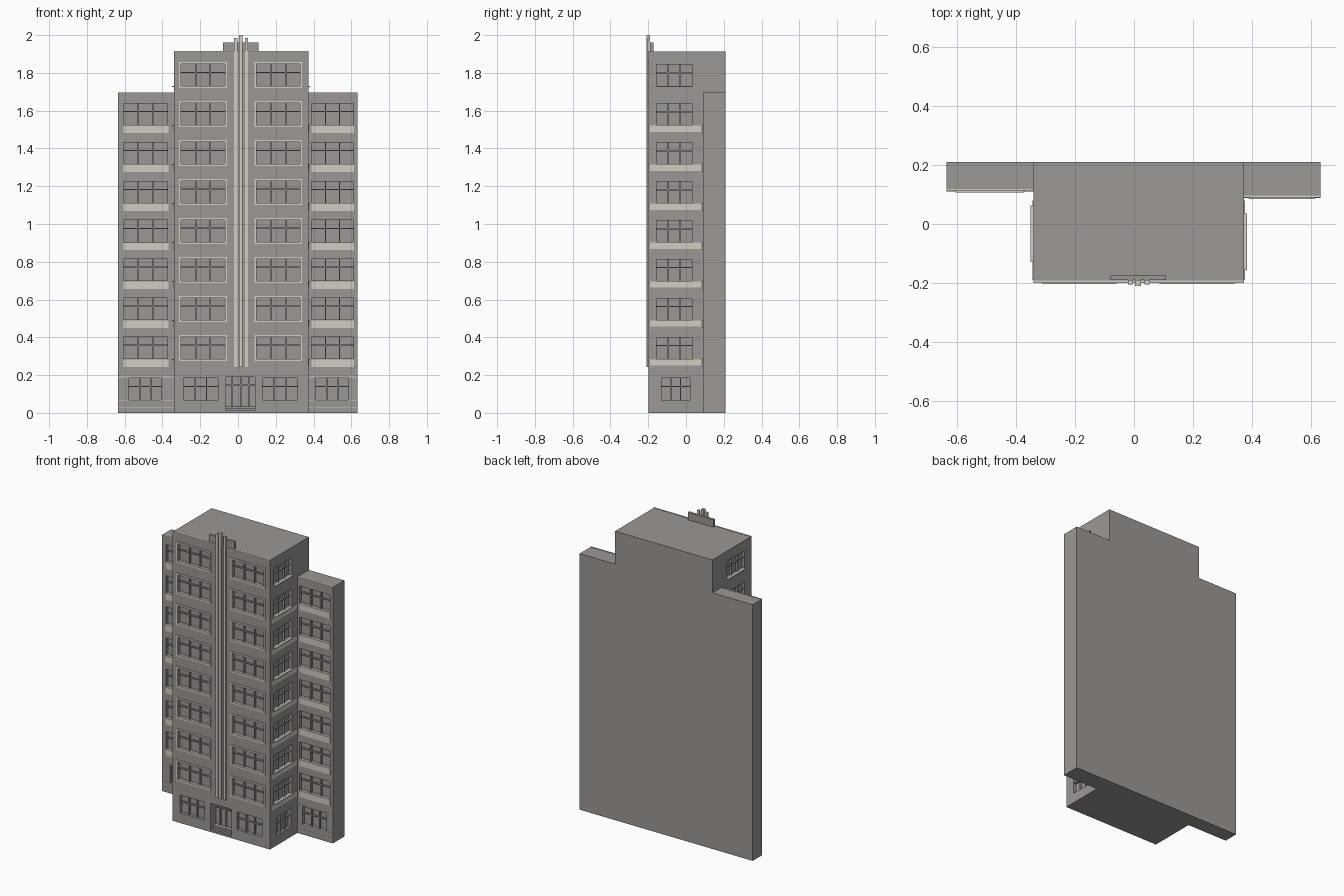
import bpy, bmesh
from mathutils import Vector, Matrix

cube = bpy.data.objects.get("Cube")
if cube:
    bpy.data.objects.remove(cube, do_unlink=True)


def material(name, rgb):
    m = bpy.data.materials.new(name)
    m.use_nodes = True
    m.diffuse_color = (*rgb, 1)
    m.node_tree.nodes["Principled BSDF"].inputs["Base Color"].default_value = (*rgb, 1)
    return m


STONE = material("warm grey stone", (0.33, 0.31, 0.295))
TRIM = material("pale trim", (0.64, 0.61, 0.54))


def box(bm, x0, x1, y0, y1, z0, z1):
    size = Vector((x1 - x0, y1 - y0, z1 - z0))
    mid = Vector((x0 + x1, y0 + y1, z0 + z1)) / 2
    bmesh.ops.create_cube(bm, size=1, matrix=Matrix.Translation(mid) @ Matrix.Diagonal((*size, 1)))


def finish(name, bm, mat):
    me = bpy.data.meshes.new(name)
    bm.to_mesh(me)
    bm.free()
    me.materials.append(mat)
    ob = bpy.data.objects.new(name, me)
    bpy.context.collection.objects.link(ob)
    return ob


# Wall planes: (side, position); u runs along the wall, d is distance outward
def on_wall(bm, wall, u0, u1, z0, z1, d0, d1):
    side, p = wall
    sign = 1 if side == "+x" else -1
    a, b = sorted((p + sign * d0, p + sign * d1))
    if side == "-y":
        box(bm, u0, u1, a, b, z0, z1)
    else:
        box(bm, a, b, u0, u1, z0, z1)


X0, X1, FRONT, BACK, TOP, WING_TOP = -0.34, 0.372, -0.198, 0.21, 1.913, 1.695
LEFT_Y, RIGHT_Y = 0.112, 0.09
STEP, RECESS = 0.2063, 0.02
front, left, right = ("-y", FRONT), ("-x", X0), ("+x", X1)
wing_l, wing_r = ("-y", LEFT_Y), ("-y", RIGHT_Y)

tower, wings = bmesh.new(), bmesh.new()
box(tower, X0, X1, FRONT, BACK, 0, TOP)
box(wings, -0.635, X0, LEFT_Y, BACK, 0, WING_TOP)
box(wings, X1, 0.632, RIGHT_Y, BACK, 0, WING_TOP)
cut_tower, cut_wings = bmesh.new(), bmesh.new()
bars, frames, bands, sills = (bmesh.new() for _ in range(4))


def window(cutter, wall, u0, u1, z0, z1, columns=3):
    """Recessed opening with glazing bars."""
    on_wall(cutter, wall, u0, u1, z0, z1, -RECESS, 0.02)
    w = 0.007
    for i in range(1, columns):
        u = u0 + (u1 - u0) * i / columns
        on_wall(bars, wall, u - w / 2, u + w / 2, z0, z1, -RECESS, -0.008)
    z = z0 + (z1 - z0) * 0.62
    on_wall(bars, wall, u0, u1, z - w / 2, z + w / 2, -RECESS, -0.008)


def surround(wall, u0, u1, z0, z1, t):
    """Raised trim around an opening."""
    for a, b, c, d in ((u0, u1, z0, z0 + t), (u0, u1, z1 - t, z1),
                       (u0, u0 + t, z0 + t, z1 - t), (u1 - t, u1, z0 + t, z1 - t)):
        on_wall(frames, wall, a, b, c, d, -0.001, 0.005)


# Upper floors
for floor in range(8):
    z = 0.275 + floor * STEP
    for u0, u1 in ((-0.312, -0.059), (0.087, 0.34)):
        surround(front, u0, u1, z, z + 0.138, 0.011)
        window(cut_tower, front, u0 + 0.011, u1 - 0.011, z + 0.011, z + 0.127)
    for wall, shift in ((right, 0), (left, 0.028)):
        window(cut_tower, wall, shift - 0.156, shift + 0.031, z + 0.011, z + 0.125)
        if floor < 7:
            on_wall(bands, wall, -0.19, 0.08, z - 0.025, z + 0.008, -0.001, 0.004)
        on_wall(sills, wall, shift - 0.156, shift + 0.035, z + 0.006, z + 0.011, -0.001, 0.01)
    if floor < 7:
        for wall, u0, u1 in ((wing_l, -0.605, -0.372), (wing_r, 0.389, 0.612)):
            window(cut_wings, wall, u0, u1, z + 0.012, z + 0.126)
            on_wall(bands, wall, u0, u1 + 0.003, z - 0.031, z + 0.006, -0.001, 0.004)
            on_wall(sills, wall, u0, u1, z + 0.007, z + 0.012, -0.001, 0.006)

# Ground floor windows and entrance
for cutter, wall, u0, u1 in ((cut_tower, front, -0.285, -0.107), (cut_tower, front, 0.131, 0.316),
                             (cut_tower, right, -0.13, 0.022), (cut_tower, left, -0.102, 0.05),
                             (cut_wings, wing_l, -0.577, -0.404), (cut_wings, wing_r, 0.411, 0.586)):
    window(cutter, wall, u0, u1, 0.067, 0.185)
on_wall(cut_tower, front, -0.063, 0.09, 0.012, 0.19, -0.06, 0.02)

# Cut the openings
for name, body, cutter in (("tower", tower, cut_tower), ("wings", wings, cut_wings)):
    ob = finish(name, body, STONE)
    tool = finish(name + "_cutter", cutter, STONE)
    tool.hide_render = True
    mod = ob.modifiers.new("openings", 'BOOLEAN')
    mod.operation, mod.solver, mod.object = 'DIFFERENCE', 'EXACT', tool
    bpy.context.view_layer.objects.active = ob
    bpy.ops.object.modifier_apply(modifier=mod.name)
    bpy.data.objects.remove(tool, do_unlink=True)

finish("window_bars", bars, STONE)
finish("window_surrounds", frames, TRIM)
finish("spandrel_bands", bands, TRIM)
finish("window_sills", sills, TRIM)

# Entrance steps and door
steps = bmesh.new()
for i in range(2):
    on_wall(steps, front, -0.063, 0.09, 0.012 + i * 0.011, 0.023 + i * 0.011, -0.06, -0.015 - i * 0.015)
finish("entrance_steps", steps, STONE)
door = bmesh.new()
for u in (-0.03, 0.0135, 0.057):
    on_wall(door, front, u - 0.004, u + 0.004, 0.03, 0.19, -0.06, -0.052)
on_wall(door, front, -0.063, 0.09, 0.145, 0.152, -0.06, -0.052)
finish("door_frame", door, STONE)

# Thin ledges on the wing bases and edging along the roof lines
ledges = bmesh.new()
for wall, u0, u1, top in ((wing_l, -0.635, X0, WING_TOP), (wing_r, X1, 0.632, WING_TOP), (front, X0, X1, TOP)):
    on_wall(ledges, wall, u0, u1, top - 0.002, top + 0.002, -0.007, 0.001)
    if wall != front:
        for z in (0.03, 0.064, 0.19):
            gaps = ((u0, u1),)
            for a, b in gaps:
                on_wall(ledges, wall, a, b, z - 0.002, z + 0.002, -0.001, 0.002)
finish("ledges", ledges, TRIM)

# Central fins and the crest behind them
fins = bmesh.new()
for u0, u1, top, d in ((-0.02, -0.003, 1.985, 0.007), (0.004, 0.023, 2.0, 0.012), (0.036, 0.053, 1.985, 0.007)):
    on_wall(fins, front, u0, u1, 0.243, top, -0.008, d)
finish("facade_fins", fins, TRIM)
crest = bmesh.new()
box(crest, -0.08, 0.108, -0.19, -0.173, TOP - 0.005, 1.962)
finish("roof_crest", crest, STONE)
